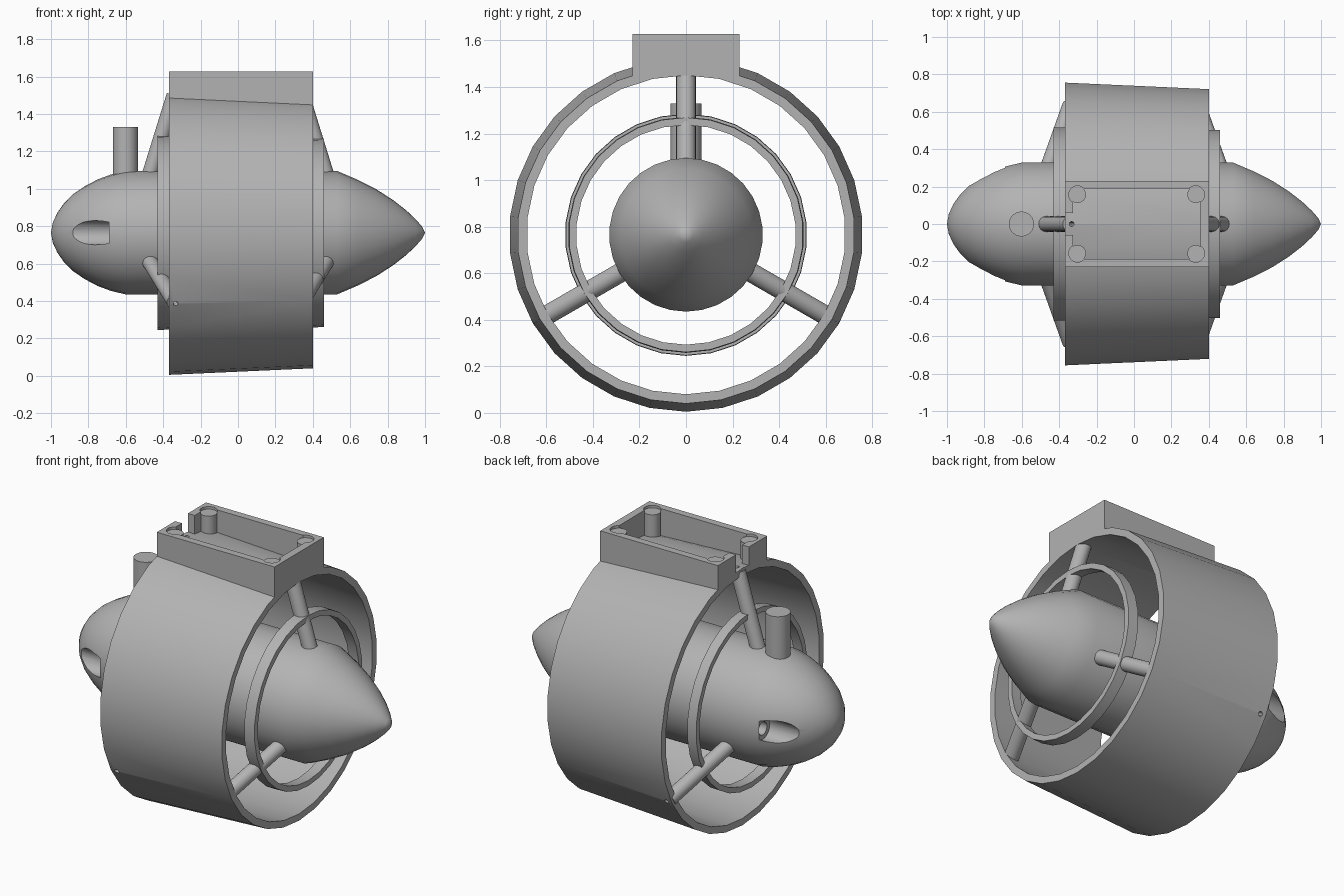
import bpy, bmesh, math
from mathutils import Vector, Matrix

AXIS_Z = 0.765          # height of the shared centre line
SIDES = 30

if "Cube" in bpy.data.objects:
    bpy.data.objects.remove(bpy.data.objects["Cube"], do_unlink=True)

grey = bpy.data.materials.new("plain grey")
grey.use_nodes = True
grey.diffuse_color = (0.45, 0.45, 0.45, 1)
grey.node_tree.nodes["Principled BSDF"].inputs["Base Color"].default_value = (0.45, 0.45, 0.45, 1)


def make(name, bm):
    bmesh.ops.remove_doubles(bm, verts=bm.verts, dist=1e-5)
    bmesh.ops.recalc_face_normals(bm, faces=bm.faces)
    mesh = bpy.data.meshes.new(name)
    bm.to_mesh(mesh)
    bm.free()
    mesh.materials.append(grey)
    ob = bpy.data.objects.new(name, mesh)
    bpy.context.collection.objects.link(ob)
    return ob


def revolve(name, profile, closed=False):
    """Turn (x, radius) points about the centre line."""
    bm = bmesh.new()
    verts = [bm.verts.new((x, 0, AXIS_Z + r)) for x, r in profile]
    pairs = list(zip(verts, verts[1:]))
    if closed:
        pairs.append((verts[-1], verts[0]))
    edges = [bm.edges.new(p) for p in pairs]
    bmesh.ops.spin(bm, geom=verts + edges, cent=(0, 0, AXIS_Z), axis=(1, 0, 0),
                   angle=math.tau, steps=SIDES)
    return make(name, bm)


def rod(name, a, b, radius, sides=24):
    a, b = Vector(a), Vector(b)
    d = b - a
    m = Matrix.Translation((a + b) / 2) @ d.to_track_quat('Z', 'Y').to_matrix().to_4x4()
    bm = bmesh.new()
    bmesh.ops.create_cone(bm, cap_ends=True, segments=sides, radius1=radius,
                          radius2=radius, depth=d.length, matrix=m)
    return make(name, bm)


def block(name, lo, hi):
    lo, hi = Vector(lo), Vector(hi)
    bm = bmesh.new()
    bmesh.ops.create_cube(bm, size=1, matrix=Matrix.Translation((lo + hi) / 2)
                          @ Matrix.Diagonal((*(hi - lo), 1)))
    return make(name, bm)


def cut(target, cutters):
    """Subtract the cutters one by one and bake the result."""
    for c in cutters:
        mod = target.modifiers.new("cut", 'BOOLEAN')
        mod.operation = 'DIFFERENCE'
        mod.solver = 'EXACT'
        mod.object = c
        c.hide_render = True
    bpy.context.view_layer.update()
    deps = bpy.context.evaluated_depsgraph_get()
    baked = bpy.data.meshes.new_from_object(target.evaluated_get(deps))
    target.modifiers.clear()
    target.data = baked
    for c in cutters:
        bpy.data.objects.remove(c, do_unlink=True)


def polar(x, radius, degrees):
    a = math.radians(degrees)
    return (x, radius * math.cos(a), AXIS_Z + radius * math.sin(a))


parts = []

# Tapered outer duct
duct = revolve("duct", [(-0.37, 0.76), (0.4, 0.725), (0.4, 0.685), (-0.37, 0.72)], True)
parts.append(duct)

# Streamlined centre body with rounded nose and tapered tail
body = revolve("centre_body", [
    (-1, 0), (-0.99, 0.055), (-0.965, 0.108), (-0.93, 0.158), (-0.88, 0.207),
    (-0.82, 0.248), (-0.75, 0.285), (-0.68, 0.311), (-0.6, 0.33), (0.53, 0.33),
    (0.64, 0.283), (0.74, 0.232), (0.83, 0.174), (0.9, 0.119), (0.95, 0.072),
    (0.985, 0.032), (1, 0)])
parts.append(body)

# Side inlets: wide pocket with a smaller bore behind it
inlets = []
for side in (-1, 1):
    y = side * 0.268
    inlets.append(rod("inlet_cutter", (-1.1, y, AXIS_Z), (-0.69, y, AXIS_Z), 0.065))
    inlets.append(rod("bore_cutter", (-0.72, y, AXIS_Z), (-0.5, y, AXIS_Z), 0.038))
cut(body, inlets)

# Short support rings at both ends
parts.append(revolve("front_ring", [(-0.43, 0.52), (-0.37, 0.518), (-0.37, 0.487), (-0.43, 0.489)], True))
parts.append(revolve("rear_ring", [(0.395, 0.507), (0.46, 0.504), (0.46, 0.472), (0.395, 0.475)], True))

# Three leaning struts at each end, with wire holes through the front ones
for end, sign, reach in (("front", -1, 0.735), ("rear", 1, 0.7)):
    for i, angle in enumerate((90, 210, 330)):
        def on_axis(r):
            return polar(sign * (0.475 - 0.31 * (r - 0.3)), r, angle)
        strut = rod(f"{end}_strut_{i + 1}", on_axis(0.25), on_axis(reach), 0.042)
        parts.append(strut)
        if sign < 0:
            for ob in (duct, strut):
                cut(ob, [rod("hole_cutter", on_axis(0.6), on_axis(0.85), 0.013, 12)])

# Upright tube on the nose
parts.append(rod("top_tube", (-0.602, 0, 0.9), (-0.602, 0, 1.33), 0.067))

# Open mounting box on top of the duct, notched at the front end
box = block("mounting_box", (-0.37, -0.23, 1.42), (0.4, 0.23, 1.627))
posts = [(x, y) for x in (-0.302, 0.33) for y in (-0.157, 0.157)]
cutters = [
    block("cavity_cutter", (-0.325, -0.187, 1.3), (0.355, 0.187, 1.8)),
    block("notch_cutter", (-0.5, -0.06, 1.3), (-0.3, 0.06, 1.8)),
    revolve("duct_cutter", [(-0.6, 0), (-0.6, 0.75), (0.6, 0.696), (0.6, 0)]),
]
cutters += [rod("recess_cutter", (x, y, 1.612), (x, y, 1.8), 0.047) for x, y in posts]
cut(box, cutters)
parts.append(box)

# Screw posts in the box corners
for i, (x, y) in enumerate(posts):
    parts.append(rod(f"screw_post_{i + 1}", (x, y, 1.475), (x, y, 1.613), 0.045))

# Smooth shading with crisp edges
bpy.ops.object.select_all(action='DESELECT')
for ob in parts:
    ob.select_set(True)
bpy.context.view_layer.objects.active = duct
bpy.ops.object.shade_smooth_by_angle(angle=math.radians(30))
